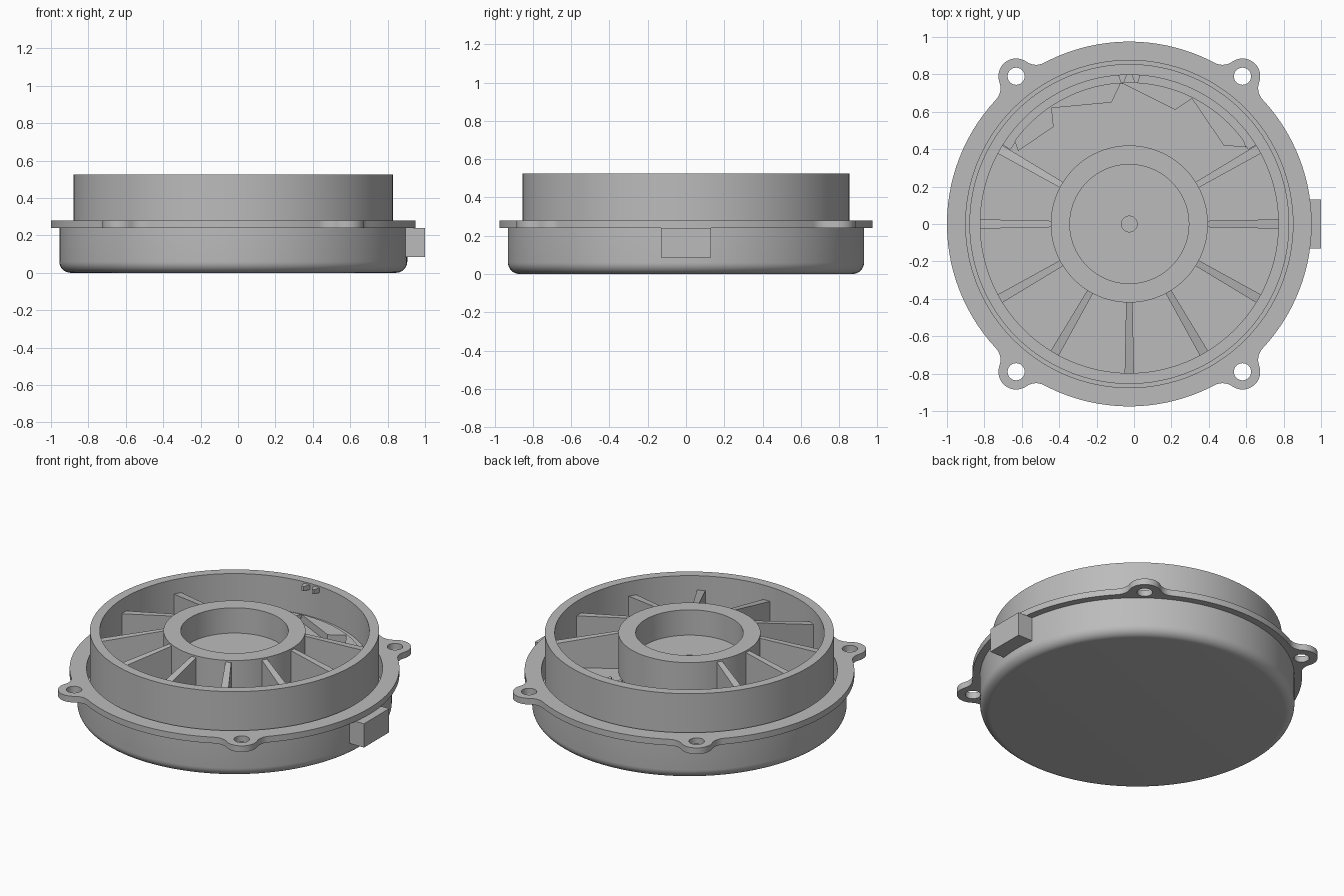
import bpy, bmesh, math
from mathutils import Vector

if "Cube" in bpy.data.objects:
    bpy.data.objects.remove(bpy.data.objects["Cube"])

CX = -0.025  # axis of the round housing
grey = bpy.data.materials.new("grey_metal")
grey.diffuse_color = (0.5, 0.5, 0.5, 1)
grey.use_nodes = True
grey.node_tree.nodes["Principled BSDF"].inputs["Base Color"].default_value = grey.diffuse_color


def finish(ob, smooth=True):
    ob.data.materials.clear()
    ob.data.materials.append(grey)
    bpy.ops.object.select_all(action='DESELECT')
    ob.select_set(True)
    bpy.context.view_layer.objects.active = ob
    if smooth:
        bpy.ops.object.shade_smooth_by_angle(angle=math.radians(30))
    return ob


def from_bmesh(name, bm, smooth=True):
    bmesh.ops.recalc_face_normals(bm, faces=bm.faces)
    me = bpy.data.meshes.new(name)
    bm.to_mesh(me)
    bm.free()
    ob = bpy.data.objects.new(name, me)
    bpy.context.collection.objects.link(ob)
    return finish(ob, smooth)


def lathe(name, profile, steps=128):
    bm = bmesh.new()
    vs = [bm.verts.new((r, 0, z)) for r, z in profile]
    es = [bm.edges.new(p) for p in zip(vs, vs[1:])]
    bmesh.ops.spin(bm, geom=vs + es, cent=(0, 0, 0), axis=(0, 0, 1),
                   angle=2 * math.pi, steps=steps, use_duplicate=False)
    bmesh.ops.remove_doubles(bm, verts=bm.verts, dist=1e-4)
    ob = from_bmesh(name, bm)
    ob.location.x = CX
    return ob


def prism(name, pts, z0, z1):
    """Extrude an outline; z1 may be a function of the point."""
    top = z1 if callable(z1) else (lambda p: z1)
    bm = bmesh.new()
    lo = [bm.verts.new((p[0], p[1], z0)) for p in pts]
    hi = [bm.verts.new((p[0], p[1], top(p))) for p in pts]
    bm.faces.new(lo)
    bm.faces.new(hi)
    n = len(pts)
    for i in range(n):
        j = (i + 1) % n
        bm.faces.new((lo[i], lo[j], hi[j], hi[i]))
    return from_bmesh(name, bm, False)


def arc(cx, cy, r, a0, a1, n):
    return [(cx + r * math.cos(a0 + (a1 - a0) * i / n),
             cy + r * math.sin(a0 + (a1 - a0) * i / n)) for i in range(n + 1)]


# Housing: rounded base, groove, upper wall, floor, hub and centre pit
fillet = arc(0.87, 0.06, 0.06, -math.pi / 2, 0, 8)
lathe("housing", [(0, 0)] + fillet + [
    (0.93, 0.24), (0.875, 0.24), (0.875, 0.14), (0.855, 0.14),
    (0.855, 0.525), (0.797, 0.525), (0.797, 0.28), (0.42, 0.28),
    (0.42, 0.525), (0.318, 0.525), (0.318, 0.36), (0.042, 0.36),
    (0.042, 0.3), (0, 0.3)])

# Flange outline: big circle blended into four bolt ears
R, r, f = 0.975, 0.095, 0.09
ears = [(sx * 0.605, sy * 0.79) for sx, sy in ((1, 1), (-1, 1), (-1, -1), (1, -1))]
D = math.hypot(0.605, 0.79)
blend = math.acos(((R + f) ** 2 + D ** 2 - (r + f) ** 2) / (2 * (R + f) * D))
outline = []
for k, (ex, ey) in enumerate(ears):
    a = math.atan2(ey, ex)
    parts = []
    for s in (-1, 1):
        b = a + s * blend
        fx, fy = (R + f) * math.cos(b), (R + f) * math.sin(b)
        to_ear = math.atan2(ey - fy, ex - fx)
        to_mid = b + math.pi
        d = (to_ear - to_mid + math.pi) % (2 * math.pi) - math.pi
        parts.append((arc(fx, fy, f, to_mid, to_mid + d, 8), to_ear + math.pi))
    sweep = (parts[1][1] - parts[0][1]) % (2 * math.pi)
    outline += parts[0][0]
    outline += arc(ex, ey, r, parts[0][1], parts[0][1] + sweep, 20)[1:-1]
    outline += parts[1][0][::-1]
    nx, ny = ears[(k + 1) % 4]
    gap = (math.atan2(ny, nx) - a) % (2 * math.pi) - 2 * blend
    outline += arc(0, 0, R, a + blend, a + blend + gap, 28)[1:-1]

cu = bpy.data.curves.new("flange", 'CURVE')
cu.dimensions = '2D'
cu.fill_mode = 'BOTH'
cu.extrude = 0.02
loops = [outline, arc(0, 0, 0.875, 0, 2 * math.pi, 128)[:-1]]
loops += [arc(x, y, 0.046, 0, 2 * math.pi, 24)[:-1] for x, y in ears]
for pts in loops:
    sp = cu.splines.new('POLY')
    sp.points.add(len(pts) - 1)
    for p, q in zip(sp.points, pts):
        p.co = (q[0], q[1], 0, 1)
    sp.use_cyclic_u = True
flange = bpy.data.objects.new("flange", cu)
bpy.context.collection.objects.link(flange)
flange.location = (CX, 0, 0.26)
bpy.ops.object.select_all(action='DESELECT')
flange.select_set(True)
bpy.context.view_layer.objects.active = flange
bpy.ops.object.convert(target='MESH')
flange = bpy.context.view_layer.objects.active
bm = bmesh.new()
bm.from_mesh(flange.data)
bmesh.ops.remove_doubles(bm, verts=bm.verts, dist=1e-5)
bmesh.ops.recalc_face_normals(bm, faces=bm.faces)
bm.to_mesh(flange.data)
bm.free()
finish(flange)

# Ribs: slope down from the hub to the wall, missing at the back
for deg in (0, 30, 150, 180, 210, 240, 270, 300, 330):
    rib = prism("rib", [(0.41, -0.017), (0.80, -0.025), (0.80, 0.025), (0.41, 0.017)],
                0.27, lambda p: 0.515 if p[0] < 0.6 else 0.43)
    rib.location.x = CX
    rib.rotation_euler.z = math.radians(deg)

# Back ledge against the wall
a0, a1 = math.radians(32), math.radians(148)
ledge = prism("back_ledge", arc(0, 0, 0.75, a0, a1, 40) + arc(0, 0, 0.80, a1, a0, 40),
              0.27, 0.31)
ledge.location.x = CX

# Jagged plates on the floor at the back
left = [(-0.62, 0.39), (-0.43, 0.52), (-0.44, 0.62), (-0.12, 0.65), (-0.07, 0.755)]
right = [(-0.07, 0.755), (0.22, 0.61), (0.31, 0.67), (0.48, 0.42), (0.6, 0.41)]
for name, edge in (("left_jagged_plate", left), ("right_jagged_plate", right)):
    b0 = math.atan2(edge[-1][1], edge[-1][0] - CX)
    b1 = math.atan2(edge[0][1], edge[0][0] - CX)
    prism(name, edge + arc(CX, 0, 0.757, b0, b1, 20)[1:-1], 0.27, 0.33)

# Small pair of catches under the rim
for s in (-1, 1):
    prism("rim_catch", [(CX + s * x, y) for x, y in
                        ((0.012, 0.80), (0.03, 0.755), (0.045, 0.755), (0.06, 0.80))],
          0.485, 0.515)

# Side connector block
prism("side_block", [(0.88, -0.13), (1.0, -0.13), (1.0, 0.13), (0.88, 0.13)], 0.085, 0.24)
